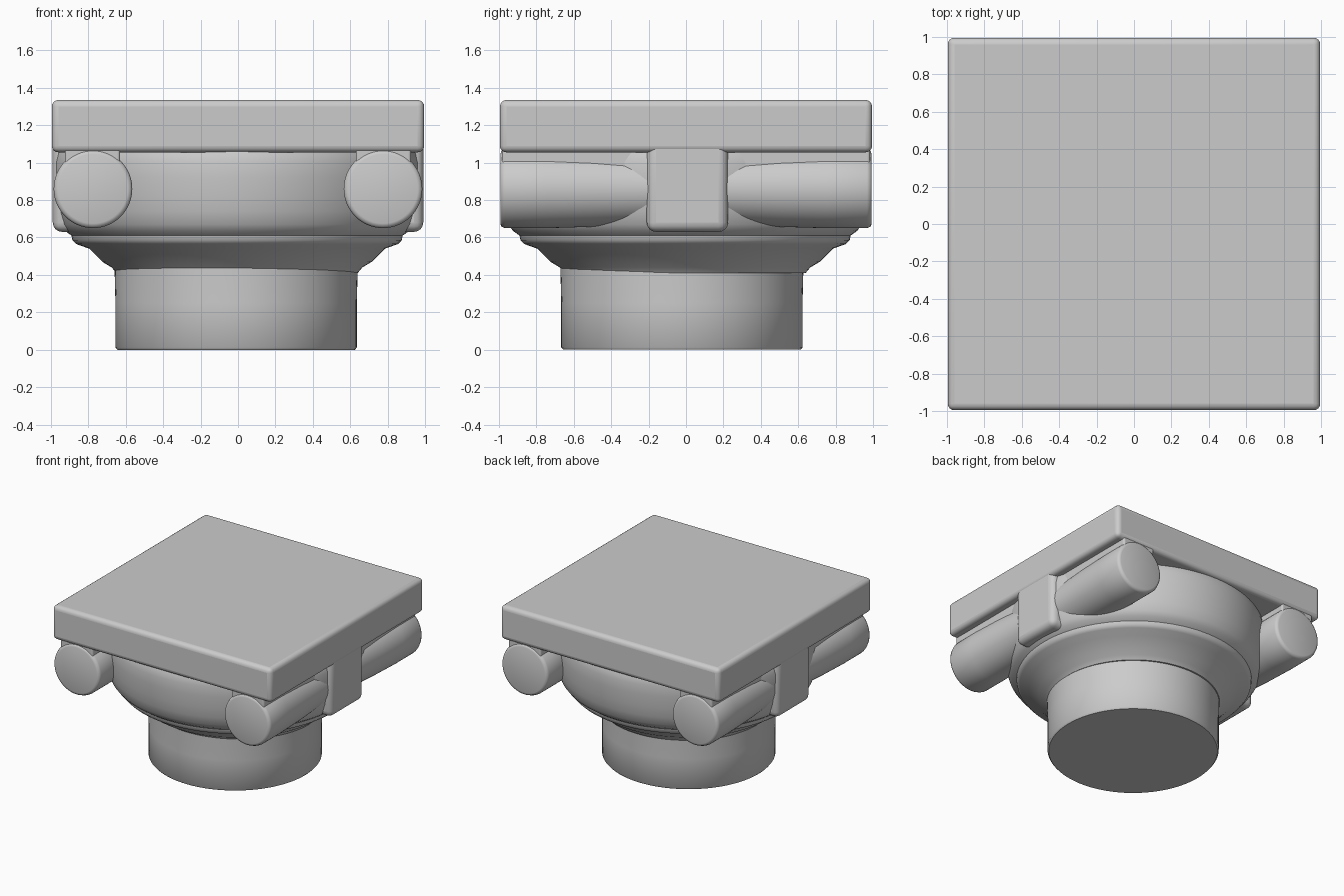
import bpy, bmesh, math
from mathutils import Matrix

if "Cube" in bpy.data.objects:
    bpy.data.objects.remove(bpy.data.objects["Cube"])


def finish(name, bm, angle=40, bevel=0, segments=4):
    bmesh.ops.recalc_face_normals(bm, faces=bm.faces)
    me = bpy.data.meshes.new(name)
    bm.to_mesh(me)
    bm.free()
    ob = bpy.data.objects.new(name, me)
    bpy.context.collection.objects.link(ob)
    if bevel:
        mod = ob.modifiers.new("rounded_edges", 'BEVEL')
        mod.width = bevel
        mod.segments = segments
    bpy.ops.object.select_all(action='DESELECT')
    ob.select_set(True)
    bpy.context.view_layer.objects.active = ob
    bpy.ops.object.shade_smooth_by_angle(angle=math.radians(angle))
    return ob


def block(name, x0, x1, y0, y1, z0, z1, bevel):
    bm = bmesh.new()
    size = Matrix.Diagonal((x1 - x0, y1 - y0, z1 - z0, 1))
    mid = Matrix.Translation(((x0 + x1) / 2, (y0 + y1) / 2, (z0 + z1) / 2))
    bmesh.ops.create_cube(bm, size=1, matrix=mid @ size)
    return finish(name, bm, bevel=bevel)


def lathe(name, profile, matrix, steps=96, angle=40):
    # profile of (radius, height), closed with flat caps
    bm = bmesh.new()
    rings = [[bm.verts.new((r * math.cos(2 * math.pi * i / steps),
                            r * math.sin(2 * math.pi * i / steps), h))
              for i in range(steps)] for r, h in profile]
    for a, b in zip(rings, rings[1:]):
        for i in range(steps):
            j = (i + 1) % steps
            bm.faces.new((a[i], a[j], b[j], b[i]))
    bm.faces.new(rings[0])
    bm.faces.new(rings[-1])
    bm.transform(matrix)
    return finish(name, bm, angle)


# Square top slab
block("abacus", -0.995, 0.995, -0.995, 0.995, 1.055, 1.335, 0.035)

# Round shaft stub
lathe("neck", [(0.635, 0), (0.645, 0.012), (0.645, 0.25), (0.65, 0.44)],
      Matrix.Translation((-0.01, -0.022, 0)))

# Flaring round cushion under the slab
lathe("echinus", [(0.645, 0.41), (0.67, 0.44), (0.72, 0.47), (0.79, 0.54),
                  (0.86, 0.565), (0.88, 0.585), (0.885, 0.61), (0.92, 0.635),
                  (0.945, 0.67), (0.965, 0.74), (0.977, 0.82), (0.985, 0.92),
                  (0.985, 1.0), (0.975, 1.05), (0.95, 1.1)],
      Matrix.Translation((-0.005, -0.005, 0)))

# Side scrolls, slightly waisted, with neck strips and central bands
half = [(0.185, 0.993), (0.202, 0.987), (0.21, 0.968), (0.21, 0.75),
        (0.203, 0.5), (0.188, 0.22)]
scroll = half + [(r, -y) for r, y in reversed(half)]
for side, s in (("left", -1), ("right", 1)):
    lathe(side + "_scroll", scroll,
          Matrix.Translation((s * 0.775, 0, 0.86)) @ Matrix.Rotation(math.pi / 2, 4, 'X'),
          steps=64, angle=50)
    a, b = sorted((s * 0.63, s * 0.925))
    block(side + "_scroll_neck", a, b, -0.985, 0.985, 0.94, 1.15, 0.015)
    a, b = sorted((s * 0.7, s * 0.99))
    block(side + "_band", a, b, -0.21, 0.225, 0.63, 1.2, 0.05)
